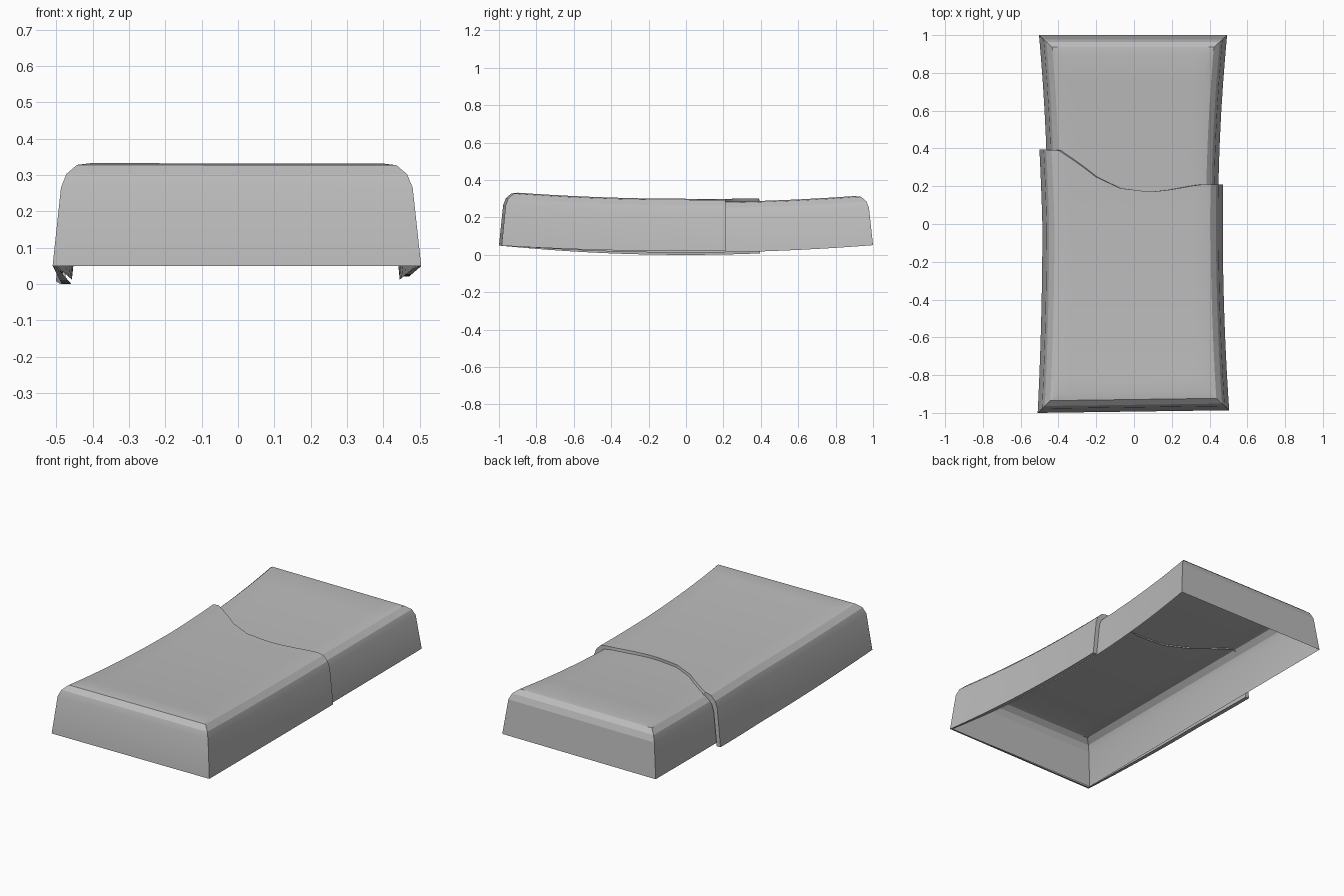
import bpy
import bmesh
import math

cube = bpy.data.objects.get("Cube")
if cube:
    bpy.data.objects.remove(cube, do_unlink=True)

# Material
grey = bpy.data.materials.new("plain grey")
grey.use_nodes = True
colour = (0.5, 0.5, 0.5, 1)
grey.diffuse_color = colour
grey.node_tree.nodes["Principled BSDF"].inputs["Base Color"].default_value = colour

# Rounded edge: inset from the rim and share of the full height
INSET = [0, 0.022, 0.036, 0.064, 0.1]
RISE = [0, 0.75, 0.88, 0.975, 1]
STEPS = len(INSET)
SPANS = 12
COUNT = 2 * STEPS + SPANS - 1

# Overlap edge across the top, as (x, y)
SEAM = [(-0.5, 0.395), (-0.4, 0.39), (-0.3, 0.325), (-0.2, 0.25), (-0.07, 0.19),
        (0.1, 0.17), (0.22, 0.182), (0.38, 0.21), (0.5, 0.21)]


def seam_y(x):
    for (xa, ya), (xb, yb) in zip(SEAM, SEAM[1:]):
        if x <= xb:
            return ya + (yb - ya) * max(0, x - xa) / (xb - xa)
    return SEAM[-1][1]


def across(i, low, high):
    """Position of grid line i between two rims, with tight lines at the rounded edges."""
    if i < STEPS:
        return low + INSET[i]
    if i >= COUNT - STEPS:
        return high - INSET[COUNT - 1 - i]
    t = (i - STEPS + 1) / SPANS
    return low + INSET[-1] + t * (high - low - 2 * INSET[-1])


def level(i):
    return min(i, COUNT - 1 - i, STEPS - 1)


def inner_point(r, c):
    y = across(r, -0.98, 1)
    x = across(c, -0.457 - 0.046 * y * y, 0.445 + 0.048 * y * y)
    k = min(level(r), level(c))
    return x, y, 0.012 + 0.04 * y * y + 0.27 * RISE[k]


def outer_point(r, c):
    # front end is rounded, back end follows the overlap edge
    u = across(c, -0.5, 0.5)
    front = -0.993 + 0.014 * u
    if r < STEPS:
        y = front + INSET[r]
    else:
        t = (r - STEPS + 1) / (COUNT - STEPS)
        start = front + INSET[-1]
        y = start + t * (seam_y(u) - start)
    x = across(c, -0.485 - 0.025 * y * y - 0.03 * max(y, 0), 0.47 + 0.035 * y * y)
    k = min(r, level(c), STEPS - 1)
    rim = 0.01 + 0.04 * y * y
    if k == 0:
        rim += 0.02 * u * (1 - y * y)
    return x, y, rim + (0.29 - 0.01 * max(y, 0)) * RISE[k]


def build_shell(name, point, lip=False):
    bm = bmesh.new()
    grid = [[bm.verts.new(point(r, c)) for c in range(COUNT)] for r in range(COUNT)]
    for r in range(COUNT - 1):
        for c in range(COUNT - 1):
            a, b = grid[r][c], grid[r][c + 1]
            d, e = grid[r + 1][c], grid[r + 1][c + 1]
            # mitre the corners along their diagonals
            corner_r = r < STEPS - 1 or r >= COUNT - STEPS
            corner_c = c < STEPS - 1 or c >= COUNT - STEPS
            if corner_r and corner_c:
                if (r < STEPS) == (c < STEPS):
                    faces = [(a, b, e), (a, e, d)]
                else:
                    faces = [(a, b, d), (b, e, d)]
            else:
                faces = [(a, b, e, d)]
            for f in faces:
                bm.faces.new(f)
    if lip:
        # turn the open border inward to meet the shell beneath
        border = [e for e in bm.edges if e.is_boundary]
        new = bmesh.ops.extrude_edge_only(bm, edges=border)["geom"]
        for v in new:
            if isinstance(v, bmesh.types.BMVert):
                v.co.x *= 1 - 0.055 * (1 - 0.75 * min(1, v.co.y ** 2))
                if v.co.y < -0.95:
                    v.co.y += 0.01
                if v.co.z > 0.15:
                    v.co.z -= 0.024
    bmesh.ops.recalc_face_normals(bm, faces=bm.faces)
    if sum(f.normal.z * f.calc_area() for f in bm.faces) < 0:
        bmesh.ops.reverse_faces(bm, faces=bm.faces)
    mesh = bpy.data.meshes.new(name)
    bm.to_mesh(mesh)
    bm.free()
    mesh.materials.append(grey)
    obj = bpy.data.objects.new(name, mesh)
    bpy.context.collection.objects.link(obj)
    bpy.ops.object.select_all(action="DESELECT")
    obj.select_set(True)
    bpy.context.view_layer.objects.active = obj
    bpy.ops.object.shade_smooth_by_angle(angle=math.radians(16))


build_shell("inner_shell", inner_point)
build_shell("front_cover", outer_point, lip=True)
